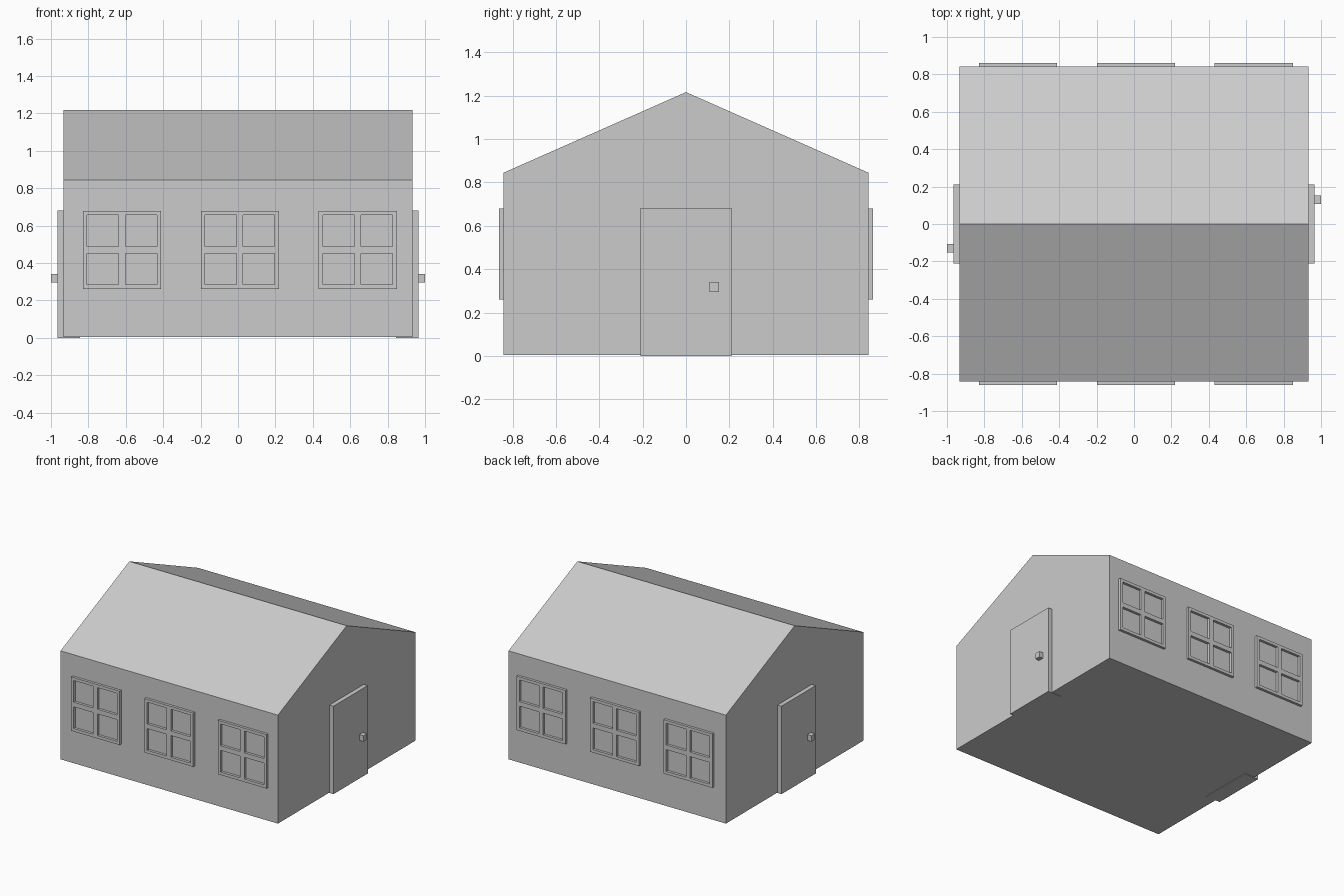
import bpy, bmesh

if "Cube" in bpy.data.objects:
    bpy.data.objects.remove(bpy.data.objects["Cube"])


def finish(name, bm):
    bmesh.ops.recalc_face_normals(bm, faces=bm.faces)
    mesh = bpy.data.meshes.new(name)
    bm.to_mesh(mesh)
    bm.free()
    obj = bpy.data.objects.new(name, mesh)
    bpy.context.collection.objects.link(obj)
    return obj


def extrude(bm, faces, vec):
    res = bmesh.ops.extrude_face_region(bm, geom=faces, use_keep_orig=True)
    verts = [v for v in res["geom"] if isinstance(v, bmesh.types.BMVert)]
    bmesh.ops.translate(bm, verts=verts, vec=vec)


def box(name, lo, hi):
    bm = bmesh.new()
    bmesh.ops.create_cube(bm, size=1)
    for v in bm.verts:
        v.co = [(a + b) / 2 + c * abs(b - a) for a, b, c in zip(lo, hi, v.co)]
    return finish(name, bm)


# House body: gabled profile extruded along x
bm = bmesh.new()
profile = [(-0.842, 0.004), (0.842, 0.004), (0.842, 0.845), (0, 1.217), (-0.842, 0.845)]
face = bm.faces.new([bm.verts.new((-0.932, y, z)) for y, z in profile])
extrude(bm, [face], (1.864, 0, 0))
finish("house_body", bm)


# Window frame: 5x5 lattice with four open panes, extruded from the wall
def window(name, cx, side):
    steps = [-0.209, -0.186, -0.018, 0.018, 0.186, 0.209]
    bm = bmesh.new()
    grid = [[bm.verts.new((cx + u, side * 0.835, 0.47 + w)) for u in steps] for w in steps]
    faces = []
    for i in range(5):
        for j in range(5):
            if i % 2 and j % 2:
                continue
            faces.append(bm.faces.new((grid[i][j], grid[i][j + 1],
                                       grid[i + 1][j + 1], grid[i + 1][j])))
    extrude(bm, faces, (0, side * 0.027, 0))
    return finish(name, bm)


for side, label in ((-1, "front"), (1, "back")):
    for n, cx in enumerate((-0.62, 0.01, 0.64)):
        window(f"{label}_window_{n + 1}", cx, side)

# Doors and knobs at both gable ends, turned half a circle from each other
for s, label in ((1, "right"), (-1, "left")):
    box(f"{label}_door", (s * 0.845, -0.21, 0), (s * 0.966, 0.21, 0.682))
    box(f"{label}_door_knob", (s * 0.95, s * 0.108, 0.295), (s * 1.0, s * 0.152, 0.34))
